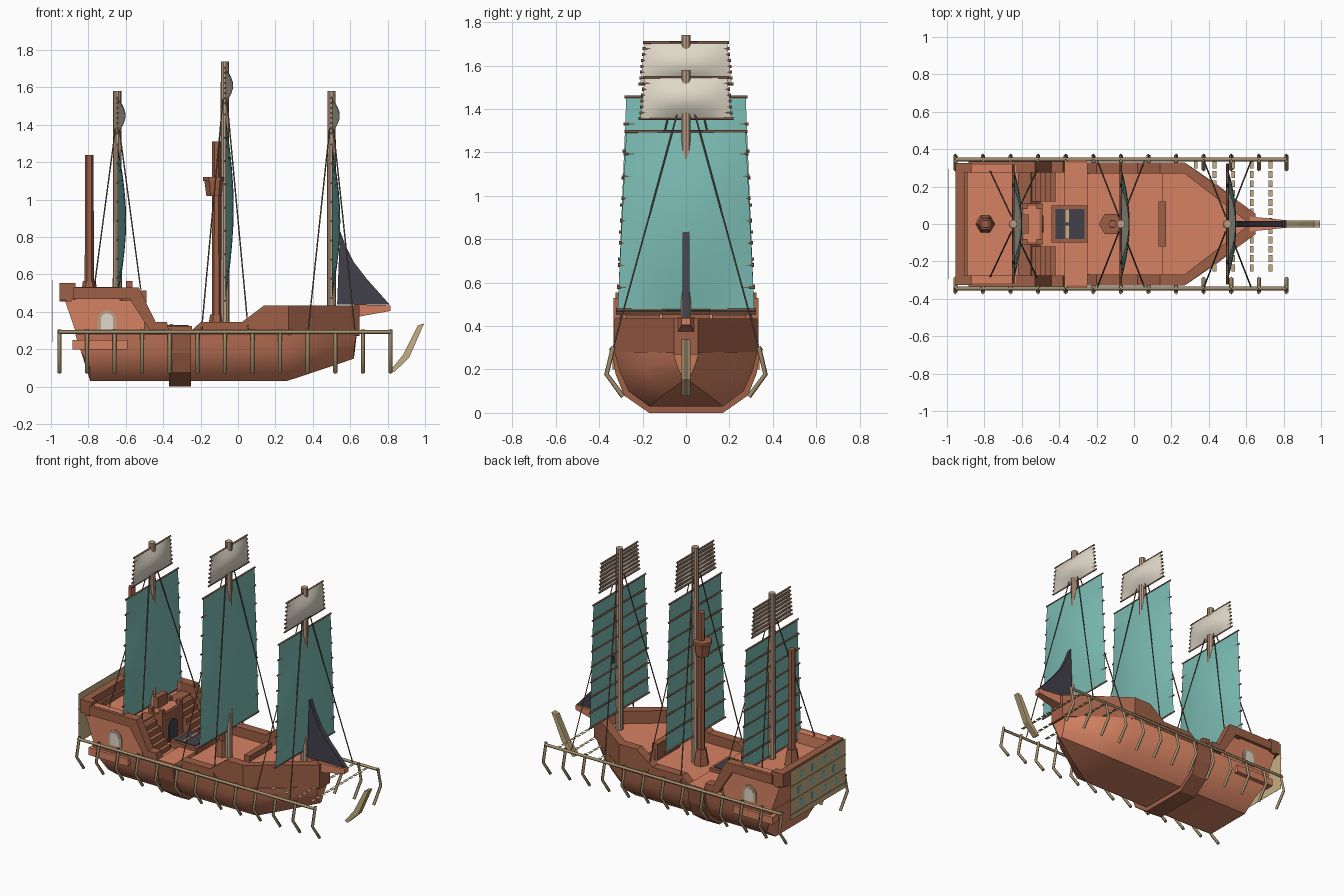
import bpy, bmesh, math

if "Cube" in bpy.data.objects:
    bpy.data.objects.remove(bpy.data.objects["Cube"], do_unlink=True)


def material(name, r, g, b):
    m = bpy.data.materials.new(name)
    m.use_nodes = True
    m.diffuse_color = (r, g, b, 1)
    m.node_tree.nodes["Principled BSDF"].inputs["Base Color"].default_value = (r, g, b, 1)
    return m


ORANGE = material("terracotta wood", .67, .225, .122)
BROWN = material("brown wood", .34, .115, .062)
TEAL = material("teal cloth", .20, .51, .46)
CREAM = material("cream cloth", .74, .69, .58)
MAST = material("weathered mast wood", .50, .34, .235)
DARK = material("charcoal cloth", .055, .053, .07)
KHAKI = material("khaki wood", .36, .27, .15)
BATTEN = material("dark batten wood", .19, .088, .055)
ROPE = material("rope", .22, .15, .10)
TAN = material("pale tan wood", .56, .42, .22)


def mesh_object(name, verts, faces, mat, smooth=False):
    me = bpy.data.meshes.new(name)
    me.from_pydata(verts, [], faces)
    bm = bmesh.new()
    bm.from_mesh(me)
    bmesh.ops.recalc_face_normals(bm, faces=bm.faces)
    bm.to_mesh(me)
    bm.free()
    me.materials.append(mat)
    ob = bpy.data.objects.new(name, me)
    bpy.context.collection.objects.link(ob)
    for p in me.polygons:
        p.use_smooth = smooth
    return ob


def prism(name, outline, a, b, mat, axis="y"):
    """Extrude an outline: (x, z) along y, (y, z) along x, or (x, y) along z."""
    place = {"y": lambda p, d: (p[0], d, p[1]), "x": lambda p, d: (d, p[0], p[1]),
             "z": lambda p, d: (p[0], p[1], d)}[axis]
    n = len(outline)
    verts = [place(p, a) for p in outline] + [place(p, b) for p in outline]
    faces = [tuple(range(n)), tuple(range(n, 2 * n))]
    faces += [(i, (i + 1) % n, n + (i + 1) % n, n + i) for i in range(n)]
    return mesh_object(name, verts, faces, mat)


def box(name, x0, x1, y0, y1, z0, z1, mat):
    return prism(name, [(x0, y0), (x1, y0), (x1, y1), (x0, y1)], z0, z1, mat, "z")


def cone(name, x, z0, z1, r0, r1, mat, sides=6):
    bpy.ops.mesh.primitive_cone_add(vertices=sides, radius1=r0, radius2=r1, depth=z1 - z0,
                                    location=(x, 0, (z0 + z1) / 2), rotation=(0, 0, math.pi / 2))
    ob = bpy.context.object
    ob.name = name
    ob.data.materials.append(mat)


def tube(name, paths, r, mat):
    cu = bpy.data.curves.new(name, "CURVE")
    cu.dimensions = "3D"
    cu.bevel_depth, cu.bevel_resolution, cu.use_fill_caps = r, 0, True
    for path in paths:
        sp = cu.splines.new("POLY")
        sp.points.add(len(path) - 1)
        for pt, co in zip(sp.points, path):
            pt.co = (*co, 1)
    cu.materials.append(mat)
    bpy.context.collection.objects.link(bpy.data.objects.new(name, cu))


def arch(x, z, r, h):
    """Round-topped opening outline."""
    return [(x - r, z), (x + r, z)] + [(x + r * math.cos(a * math.pi / 8), z + h + r * math.sin(a * math.pi / 8))
                                       for a in range(9)]


# Hull: four half-sections from stern to bow, mirrored into closed rings
stations = [
    [(-.79, .17, .03), (-.79, .265, .10), (-.84, .305, .19), (-.87, .325, .28)],
    [(.26, .17, .03), (.26, .265, .10), (.26, .305, .19), (.27, .33, .28)],
    [(.45, .09, .093), (.45, .15, .14), (.46, .19, .21), (.46, .20, .28)],
    [(.62, .01, .15), (.62, .03, .19), (.625, .045, .23), (.635, .06, .28)]]
rings = [s + [(x, -y, z) for x, y, z in reversed(s)] for s in stations]
k = len(rings[0])
faces = [tuple(range(k)), tuple(range(3 * k, 4 * k))]
faces += [(i * k + j, i * k + (j + 1) % k, (i + 1) * k + (j + 1) % k, (i + 1) * k + j)
          for i in range(3) for j in range(k)]
hull = mesh_object("hull", [v for r in rings for v in r], faces, ORANGE)
bpy.context.view_layer.objects.active = hull
hull.select_set(True)
bpy.ops.object.shade_smooth_by_angle(angle=math.radians(32))

# Band wrapped round the hull
half = [(.17, 0), (.285, .08), (.325, .18), (.345, .30)]
prism("hull_band", half + [(-y, z) for y, z in reversed(half)], -.37, -.25, BROWN, "x")
box("midship_deck", -.372, -.248, -.33, .33, .28, .303, ORANGE)

# Bow deck with its step
prism("bow_deck", [(.15, -.28), (.26, -.28), (.62, -.03), (.62, .03), (.26, .28), (.15, .28)],
      .27, .35, ORANGE, "z")
box("bow_step", .13, .17, -.12, .12, .27, .39, BROWN)

# Bulwarks, sloping up to the bow
top_line = [(-.25, .33, .30), (-.2, .33, .345), (.02, .33, .345), (.14, .33, .435),
            (.27, .33, .435), (.65, .055, .435)]
for side, s in (("left", 1), ("right", -1)):
    verts = []
    for x, y, z in top_line:
        inner = max(y - .06, .0)
        xi = x if x < .6 else x - .03
        verts += [(x, s * y, .275), (x, s * y, z), (xi, s * inner, z), (xi, s * inner, .275)]
    n = len(top_line)
    faces = [(0, 1, 2, 3), tuple(range(4 * n - 4, 4 * n))]
    faces += [(4 * i + j, 4 * i + (j + 1) % 4, 4 * i + 4 + (j + 1) % 4, 4 * i + 4 + j)
              for i in range(n - 1) for j in range(4)]
    mesh_object(side + "_bulwark", verts, faces, BROWN)
box("bow_post", .61, .65, -.055, .055, .27, .435, BROWN)

# Bowsprit
mesh_object("bowsprit", [(x, sy * w, z) for x, w, z0, z1 in ((.62, .04, .37, .44), (.815, .02, .405, .435))
                         for sy, z in ((-1, z0), (1, z0), (1, z1), (-1, z1))],
            [(0, 1, 2, 3), (4, 5, 6, 7)] + [(j, (j + 1) % 4, 4 + (j + 1) % 4, 4 + j) for j in range(4)], ORANGE)

# Stern castle with rails and side trim
prism("stern_castle", [(-.86, .27), (-.925, .46), (-.55, .46), (-.50, .36), (-.50, .27)], -.315, .315, ORANGE)
prism("stern_rail", [(-.955, -.28), (-.92, -.325), (-.89, -.325), (-.89, .325), (-.92, .325), (-.955, .28)],
      .455, .50, BROWN, "z")
box("stern_rail_wall", -.955, -.905, -.28, .28, .465, .555, BROWN)
trim = [(-.88, .53), (-.53, .53), (-.44, .345), (-.38, .345), (-.37, .30), (-.47, .30), (-.58, .47), (-.88, .47)]
for side, s in (("left", 1), ("right", -1)):
    prism(side + "_castle_trim", trim, s * .275, s * .335, BROWN)
    box(side + "_castle_rail_top", -.875, -.63, s * .272, s * .315, .45, .532, ORANGE)
    box(side + "_stern_rail_end", -.955, -.87, s * .275, s * .325, .465, .555, BROWN)
    box(side + "_stern_ledge", -.885, -.59, s * .27, s * .338, .20, .25, ORANGE)
    box(side + "_stair_landing", -.62, -.55, s * .11, s * .275, .45, .475, BROWN)
    for i in range(5):
        x = -.55 + .026 * i
        box(side + "_stair", x, x + .026, s * .12, s * .275, .27, .45 - .035 * i, BROWN)
    prism(side + "_window_frame", arch(-.70, .30, .05, .06), s * .31, s * .321, MAST)
    prism(side + "_window_pane", arch(-.70, .305, .033, .055), s * .31, s * .324, CREAM)

# Gatehouse with door and battlements
box("gatehouse", -.60, -.49, -.11, .11, .27, .485, BROWN)
box("gatehouse_roof", -.59, -.505, -.095, .095, .48, .488, ORANGE)
box("gatehouse_crest", -.60, -.565, -.05, .05, .48, .565, BROWN)
for y in (-.095, .095):
    for x in (-.585, -.505):
        box("battlement", x - .015, x + .015, y - .015, y + .015, .48, .515, BROWN)
prism("gatehouse_door", arch(0, .28, .045, .10), -.49, -.484, DARK, "x")

# Stern gallery panel with windows
box("stern_panel", -.991, -.989, -.295, .295, .24, .57, TAN)
for row in range(3):
    z = .30 + .095 * row
    for j in range(4):
        y = -.20 + .125 * j + .02 * (row % 2)
        box("stern_window", -.992, -.991, y - .018, y + .018, z, z + .045, TEAL)
    box("stern_panel_strip", -.993, -.991, -.295, .295, z - .03, z - .022, KHAKI)

# Deck hatch
box("hatch_frame", -.44, -.245, -.10, .10, .28, .325, BROWN)
box("hatch_cover", -.42, -.265, -.08, .08, .32, .33, DARK)
for y in (-.042, .042):
    box("hatch_bar", -.365, -.348, y - .035, y + .035, .33, .336, TAN)

# Bare poles and the lookout
for name, x, z0, z1 in (("stern_pole", -.795, .45, 1.24), ("lookout_pole", -.115, .27, 1.31)):
    cone(name, x, z0, z1, .025, .023, BROWN)
    cone(name + "_base", x, z0, z0 + .115, .053, .034, BROWN)
cone("lookout_basket", -.125, 1.02, 1.11, .044, .056, BROWN)
cone("lookout_basket_rim", -.125, 1.10, 1.12, .063, .063, BROWN)


def sail(name, x0, zt, zb, wt, wb, bulge, mat, battens, r):
    """Bulging cloth with straight battens behind it."""
    nu, nv = 10, 10
    verts = []
    for j in range(nv + 1):
        t = j / nv
        w = wb + (wt - wb) * t
        for i in range(nu + 1):
            u = 2 * i / nu - 1
            verts.append((x0 + .002 + bulge * (1 - u * u) * math.sin(math.pi * t), u * w, zb + (zt - zb) * t))
    row = nu + 1
    mesh_object(name, verts, [(j * row + i, j * row + i + 1, (j + 1) * row + i + 1, (j + 1) * row + i)
                              for j in range(nv) for i in range(nu)], mat, True)
    paths = []
    for b in range(battens + 1):
        t = b / battens
        w = wb + (wt - wb) * t + .008
        paths.append([(x0, -w, zb + (zt - zb) * t), (x0, w, zb + (zt - zb) * t)])
    tube(name + "_battens", paths, r, BATTEN)


# Masts with sails and rigging
for name, x, base, top, foot, anchor_y, anchor_z in (("mizzen", -.645, .45, 1.58, .48, .285, .52),
                                                     ("main", -.07, .27, 1.74, .46, .335, .30),
                                                     ("fore", .50, .34, 1.58, .475, .335, .30)):
    cone(name + "_mast", x, base, top, .025, .022, MAST, 10)
    sail(name + "_sail", x, top - .285, foot, .275, .315, .045, TEAL, 8, .007)
    sail(name + "_topsail", x, top - .035, top - .225, .19, .21, .042, CREAM, 7, .007)
    tube(name + "_rigging", [[(x + .01 * d, .04 * s, top - .20), (x + .125 * d, anchor_y * s, anchor_z)]
                             for d in (-1, 1) for s in (-1, 1)], .004, ROPE)

# Dark foresail over the bow
prism("foresail", [(.53, .44), (.81, .44), (.69, .575), (.62, .665), (.575, .755), (.545, .835)],
      -.016, .016, DARK)

# Side rails with hanging bent arms
for side, s in (("left", 1), ("right", -1)):
    tube(side + "_rail", [[(-.96, s * .345, .292), (.815, s * .345, .292)]], .011, KHAKI)
    tube(side + "_rail_arms", [[(-.955 + .1475 * i, s * .335, .305), (-.955 + .1475 * i, s * .366, .178),
                                (-.955 + .1475 * i, s * .29, .075)] for i in range(13)], .011, KHAKI)

# Bent bracket ahead of the bow, made of two strips on a core
bracket = [(.962, .328), (.995, .338), (.915, .155), (.835, .078), (.815, .088), (.882, .17)]
prism("bow_bracket", bracket, -.01, .01, KHAKI)
for s in (-1, 1):
    prism("bow_bracket_strip", bracket, s * .01, s * .02, TAN)

# Slats between the rails under the bow
for i in range(5):
    x = .33 + .1 * i
    for j in range(12):
        y = -.235 + .05 * j
        if abs(y) > .33 - max(x - .27, 0) * .72 - .02:
            box("bow_slat", x - .01, x + .01, y - .018, y + .018, .285, .286, TAN)
